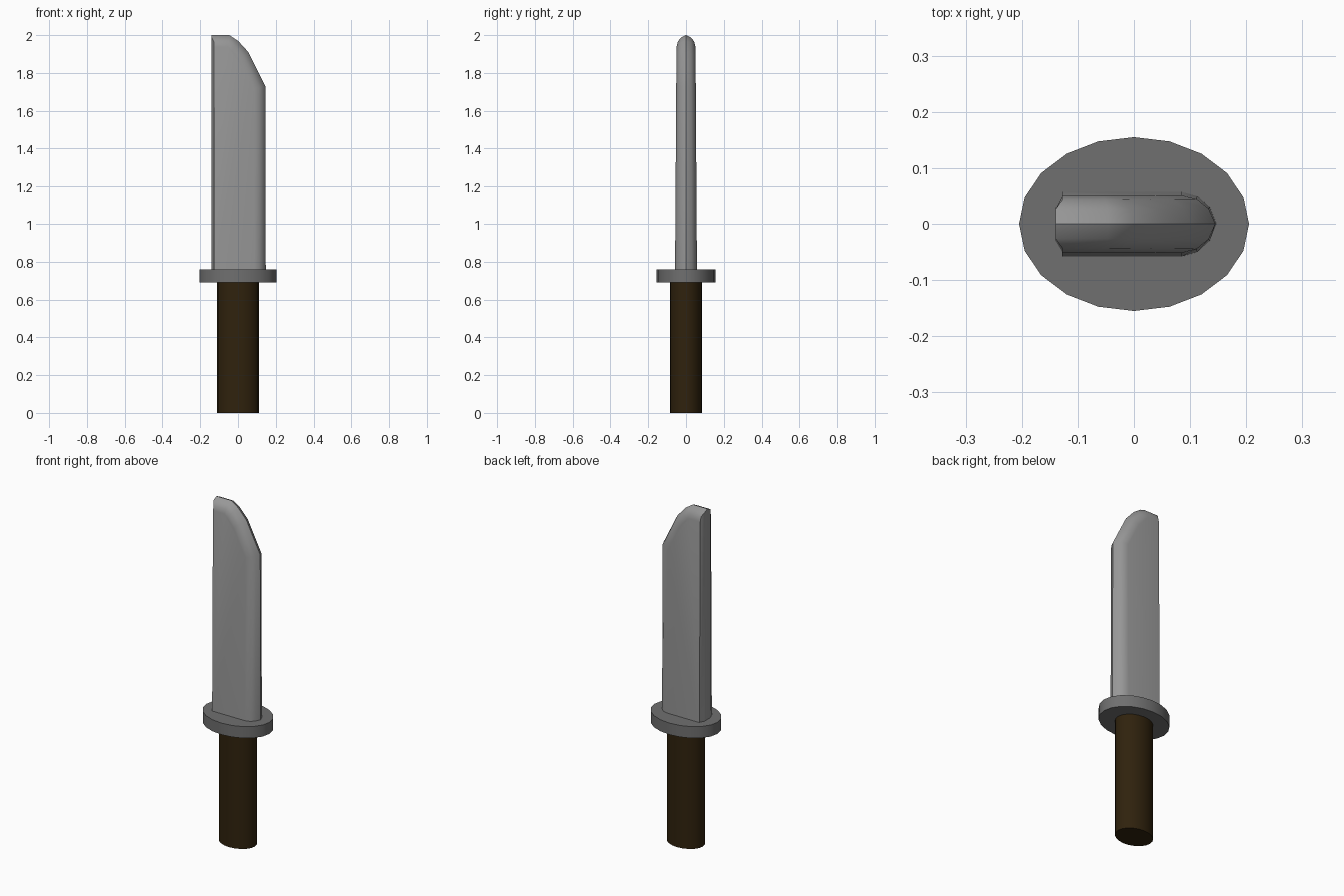
import bpy, bmesh, math

if "Cube" in bpy.data.objects:
    bpy.data.objects.remove(bpy.data.objects["Cube"])

def paint(ob, name, rgb):
    mat = bpy.data.materials.new(name)
    mat.diffuse_color = (*rgb, 1)
    mat.use_nodes = True
    mat.node_tree.nodes["Principled BSDF"].inputs["Base Color"].default_value = mat.diffuse_color
    ob.data.materials.append(mat)

def elliptic_cylinder(name, sides, rx, ry, z0, z1):
    bpy.ops.mesh.primitive_cylinder_add(vertices=sides, radius=1, depth=z1 - z0,
                                        location=(0, 0, (z0 + z1) / 2))
    ob = bpy.context.object
    ob.name = name
    ob.scale = (rx, ry, 1)
    bpy.ops.object.transform_apply(location=True, scale=True)
    bpy.ops.object.shade_smooth_by_angle(angle=math.radians(45))
    return ob

# Handle and oval guard
handle = elliptic_cylinder("handle", 20, 0.11, 0.085, 0, 0.70)
paint(handle, "dark_wood", (0.029, 0.016, 0.004))
guard = elliptic_cylinder("guard", 20, 0.205, 0.155, 0.69, 0.758)
paint(guard, "dark_steel", (0.16, 0.16, 0.16))

# Blade: silhouette points with outward directions, (x, z, nx, nz)
BASE, TOP = 0.74, 2.0
outline = [(0.147, BASE, 1, 0), (0.145, 1.73, 0.98, 0.2), (0.1, 1.82, 0.9, 0.42),
           (0.055, 1.91, 0.75, 0.65), (0, 1.97, 0.55, 0.85), (-0.045, TOP, 0.15, 1),
           (-0.14, TOP, 0, 1), (-0.14, BASE, 0, 0)]
# Rounding layers: inset, spine x, half thickness at the tip and at the base
half = [(0.012, -0.14, 0.026, 0.03), (0.034, -0.128, 0.043, 0.05),
        (0.062, -0.128, 0.05, 0.058)]
layers = [(i, s, -a, -b) for i, s, a, b in reversed(half)] + [(0, -0.14, 0, 0)] + half

bm = bmesh.new()
rings = []
for inset, spine, y_tip, y_base in layers:
    ring = []
    for x, z, nx, nz in outline:
        px = spine if x <= -0.14 else x - inset * nx
        pz = z - inset * nz
        t = (pz - BASE) / (TOP - BASE)
        ring.append(bm.verts.new((px, y_base + (y_tip - y_base) * t, pz)))
    rings.append(ring)
for a, b in zip(rings, rings[1:]):
    for i in range(len(a)):
        j = (i + 1) % len(a)
        bm.faces.new((a[i], a[j], b[j], b[i]))
bm.faces.new(rings[0])
bm.faces.new(rings[-1])
bmesh.ops.recalc_face_normals(bm, faces=bm.faces)
mesh = bpy.data.meshes.new("blade")
bm.to_mesh(mesh)
bm.free()
blade = bpy.data.objects.new("blade", mesh)
bpy.context.collection.objects.link(blade)
paint(blade, "steel", (0.31, 0.31, 0.31))
bpy.ops.object.select_all(action='DESELECT')
blade.select_set(True)
bpy.context.view_layer.objects.active = blade
bpy.ops.object.shade_smooth_by_angle(angle=math.radians(35))
